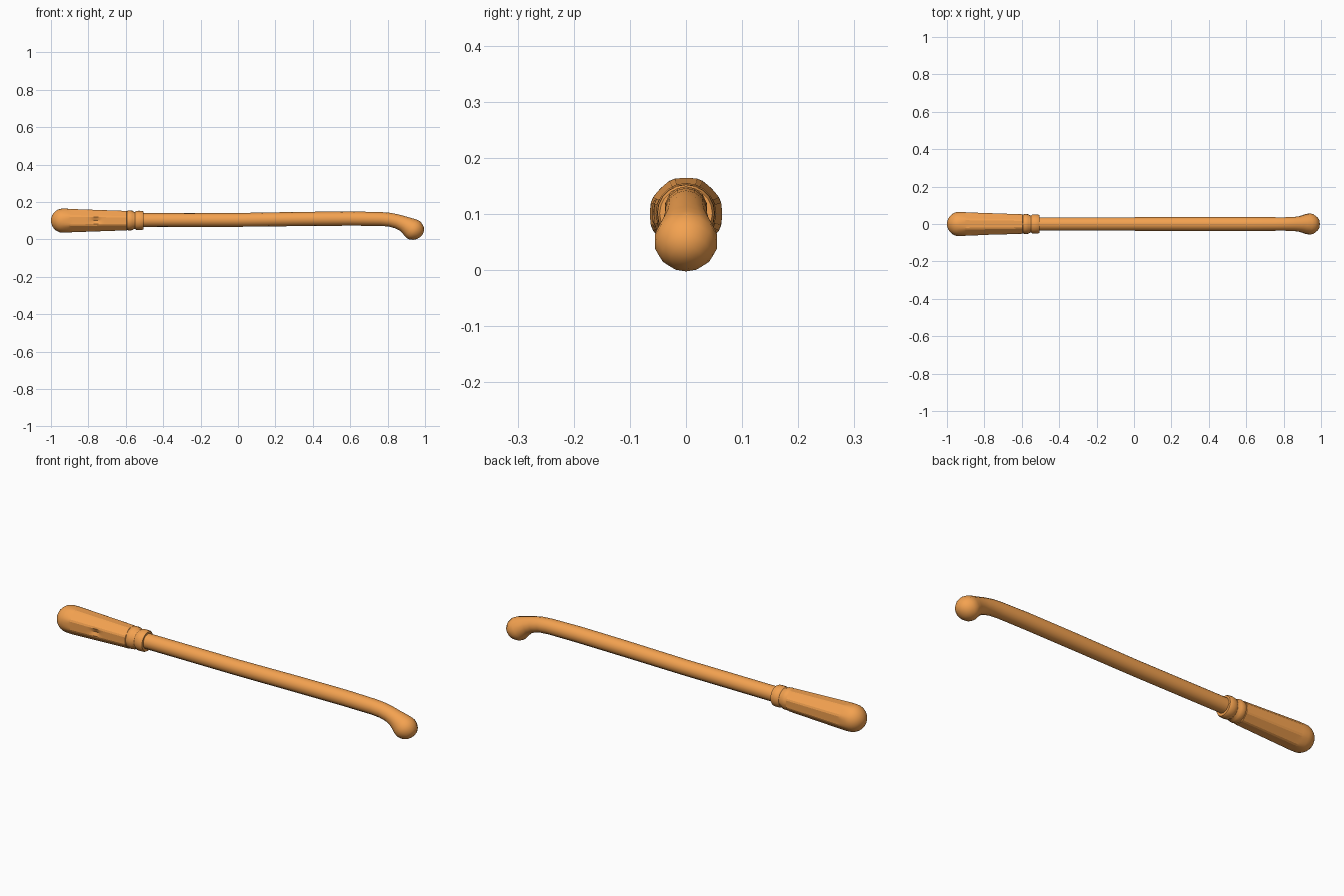
import bpy, bmesh, math
from mathutils import Vector

if "Cube" in bpy.data.objects:
    bpy.data.objects.remove(bpy.data.objects["Cube"])

ORANGE = bpy.data.materials.new("orange")
ORANGE.diffuse_color = (0.9, 0.36, 0.08, 1)
ORANGE.use_nodes = True
ORANGE.node_tree.nodes["Principled BSDF"].inputs["Base Color"].default_value = ORANGE.diffuse_color


def sweep(name, stations, sides, section=None, angle=35):
    """Skin rings along (x, z, radius) stations in the xz plane."""
    bm = bmesh.new()
    rings = []
    pts = [Vector((x, 0, z)) for x, z, r in stations]
    for i, (p, st) in enumerate(zip(pts, stations)):
        t = (pts[min(i + 1, len(pts) - 1)] - pts[max(i - 1, 0)]).normalized()
        up = Vector((-t.z, 0, t.x))
        ring = []
        for k in range(sides):
            a = 2 * math.pi * k / sides
            r = st[2] * (section(p.x, a) if section else 1)
            ring.append(bm.verts.new(p + up * r * math.cos(a) + Vector((0, 1, 0)) * r * math.sin(a)))
        rings.append(ring)
    for a, b in zip(rings, rings[1:]):
        for k in range(sides):
            n = (k + 1) % sides
            bm.faces.new((a[k], a[n], b[n], b[k]))
    bm.faces.new(rings[0])
    bm.faces.new(rings[-1])
    bmesh.ops.recalc_face_normals(bm, faces=bm.faces)
    me = bpy.data.meshes.new(name)
    bm.to_mesh(me)
    bm.free()
    me.materials.append(ORANGE)
    ob = bpy.data.objects.new(name, me)
    bpy.context.collection.objects.link(ob)
    bpy.ops.object.select_all(action='DESELECT')
    ob.select_set(True)
    bpy.context.view_layer.objects.active = ob
    bpy.ops.object.shade_smooth_by_angle(angle=math.radians(angle))
    return ob


def grip_section(x, a):
    # Eight flats along the grip, fading into the round butt
    step = math.pi / 4
    local = (a + step / 2) % step - step / 2
    flat = math.cos(step / 2) / math.cos(local) * 1.04
    w = min(1, max(0, (x + 0.95) / 0.06))
    r = 1 + (flat - 1) * w
    # Small finger dimple on the front
    d = ((x + 0.76) / 0.022) ** 2 + ((a - 1.5 * math.pi) / 0.22) ** 2
    return r - 0.16 * math.exp(-d)


# Rod with bent, bulbous tip
sweep("rod", [(-0.54, 0.103, 0.037), (0, 0.104, 0.037), (0.35, 0.109, 0.038),
              (0.6, 0.111, 0.038), (0.76, 0.109, 0.037), (0.81, 0.105, 0.037),
              (0.85, 0.096, 0.038), (0.88, 0.085, 0.041), (0.905, 0.072, 0.048),
              (0.925, 0.059, 0.055), (0.94, 0.05, 0.057), (0.953, 0.041, 0.053),
              (0.966, 0.03, 0.043), (0.975, 0.022, 0.028), (0.979, 0.018, 0.01)], 14)

# Grip: rounded butt, then long faceted taper
C = 0.1
butt = [(-0.935 - 0.065 * math.cos(i * math.pi / 14), C,
         max(0.004, 0.065 * math.sin(i * math.pi / 14))) for i in range(8)]
taper = [(-0.915 + 0.32 * i / 32, C, 0.0655 - 0.0115 * i / 32) for i in range(33)]
sweep("grip", butt + taper + [(-0.59, C, 0.047)], 40, grip_section, 20)

# Collar: two beads with a groove between them
sweep("collar", [(x, 0.101, r) for x, r in [
    (-0.60, 0.046), (-0.595, 0.051), (-0.58, 0.054), (-0.565, 0.052), (-0.556, 0.046),
    (-0.55, 0.046), (-0.545, 0.05), (-0.53, 0.052), (-0.512, 0.051), (-0.505, 0.047),
    (-0.505, 0.037)]], 20)
